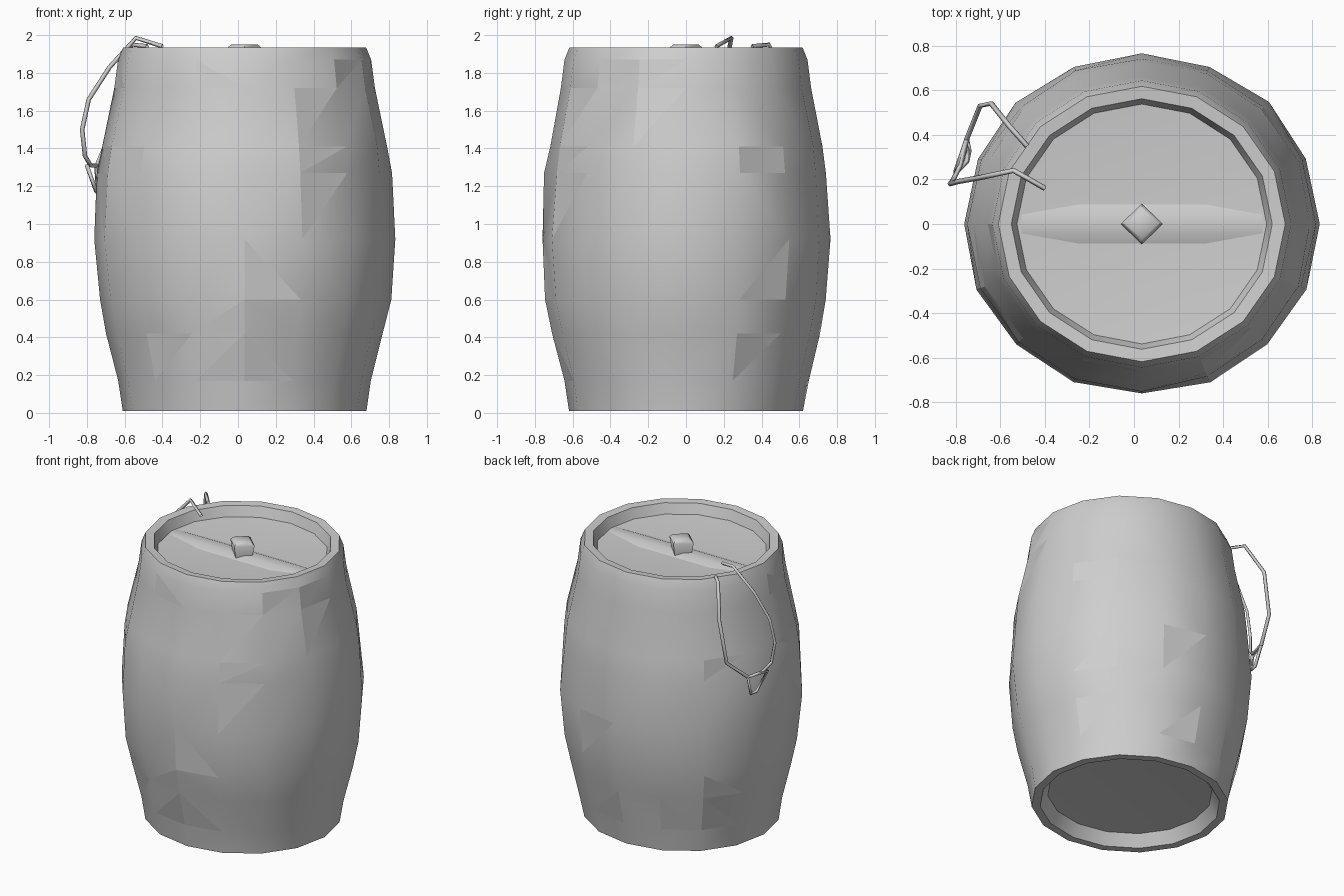
import bpy, bmesh, math, random

random.seed(4)
if "Cube" in bpy.data.objects:
    bpy.data.objects.remove(bpy.data.objects["Cube"], do_unlink=True)

SIDES = 16
CENTRE_X = 0.035
Y_SCALE = 0.96

grey = bpy.data.materials.new("plain grey")
grey.use_nodes = True
colour = (0.62, 0.62, 0.62, 1)
grey.diffuse_color = colour
grey.node_tree.nodes["Principled BSDF"].inputs["Base Color"].default_value = colour


def finish(name, bm, angle=40):
    """Turn a bmesh into a shaded object."""
    bmesh.ops.recalc_face_normals(bm, faces=bm.faces)
    mesh = bpy.data.meshes.new(name)
    bm.to_mesh(mesh)
    bm.free()
    obj = bpy.data.objects.new(name, mesh)
    bpy.context.collection.objects.link(obj)
    mesh.materials.append(grey)
    bpy.ops.object.select_all(action="DESELECT")
    obj.select_set(True)
    bpy.context.view_layer.objects.active = obj
    bpy.ops.object.shade_smooth_by_angle(angle=math.radians(angle))
    return obj


def lathe(profile, sides=SIDES):
    """Spin (radius, height) points around the barrel axis and cap both ends."""
    bm = bmesh.new()
    rings = []
    for r, z in profile:
        rings.append([bm.verts.new((
            CENTRE_X + r * math.sin(math.tau * i / sides),
            -r * Y_SCALE * math.cos(math.tau * i / sides), z)) for i in range(sides)])
    for low, high in zip(rings, rings[1:]):
        for i in range(sides):
            j = (i + 1) % sides
            bm.faces.new((low[i], low[j], high[j], high[i]))
    bm.faces.new(rings[0])
    bm.faces.new(rings[-1])
    return bm


# Barrel body: dished bottom, bulging wall, rim and dished lid
body = lathe([
    (0.3, 0.1), (0.54, 0.09), (0.59, 0.01), (0.645, 0.01), (0.675, 0.17),
    (0.735, 0.42), (0.772, 0.6), (0.8, 0.92), (0.778, 1.27), (0.757, 1.41),
    (0.69, 1.72), (0.67, 1.87), (0.643, 1.935), (0.585, 1.93), (0.56, 1.86), (0.3, 1.84)])

# Weathered wall: crooked triangles, some of them chipped flat
wall = [f for f in body.faces if 0.2 < f.calc_center_median().z < 1.8
        and math.hypot(f.calc_center_median().x - CENTRE_X, f.calc_center_median().y) > 0.62]
bmesh.ops.triangulate(body, faces=wall)
for v in body.verts:
    if 0.17 < v.co.z < 1.72 and math.hypot(v.co.x - CENTRE_X, v.co.y) > 0.64:
        wobble = 1 + random.uniform(-0.012, 0.008)
        v.co.x = CENTRE_X + (v.co.x - CENTRE_X) * wobble
        v.co.y *= wobble
barrel = finish("barrel_body", body, 50)
for poly in barrel.data.polygons:
    if len(poly.vertices) == 3 and random.random() < 0.1:
        poly.use_smooth = False

# Shallow plank across the lid
plank = bmesh.new()
bmesh.ops.create_cube(plank, size=1)
for v in plank.verts:
    top = v.co.z > 0
    v.co = (CENTRE_X + math.copysign(0.54, v.co.x),
            math.copysign(0.04 if top else 0.1, v.co.y),
            1.86 if top else 1.835)
finish("lid_plank", plank)

# Four-sided plug in the middle of the lid
finish("lid_plug", lathe([(0.075, 1.83), (0.095, 1.93), (0.07, 1.95)], sides=4), 60)


# Hanging strap: a thin loop over the rim with a short tail
def strap(name, points, cyclic=False):
    curve = bpy.data.curves.new(name, "CURVE")
    curve.dimensions = "3D"
    curve.bevel_depth = 0.012
    curve.bevel_resolution = 0
    spline = curve.splines.new("POLY")
    spline.points.add(len(points) - 1)
    for p, co in zip(spline.points, points):
        p.co = (*co, 1)
    spline.use_cyclic_u = cyclic
    curve.materials.append(grey)
    bpy.context.collection.objects.link(bpy.data.objects.new(name, curve))


knot = (-0.75, 0.38, 1.31)
strap("strap_front_strand", [
    (-0.40, 0.16, 1.94), (-0.54, 0.24, 1.985), (-0.68, 0.21, 1.83),
    (-0.79, 0.19, 1.66), (-0.825, 0.18, 1.5), (-0.81, 0.2, 1.36),
    (-0.78, 0.26, 1.31), knot])
strap("strap_back_strand", [
    (-0.48, 0.35, 1.94), (-0.56, 0.44, 1.95), (-0.64, 0.54, 1.74),
    (-0.69, 0.53, 1.45), knot])
strap("strap_tail", [knot, (-0.8, 0.23, 1.31), (-0.75, 0.28, 1.17), (-0.74, 0.33, 1.17)], True)
